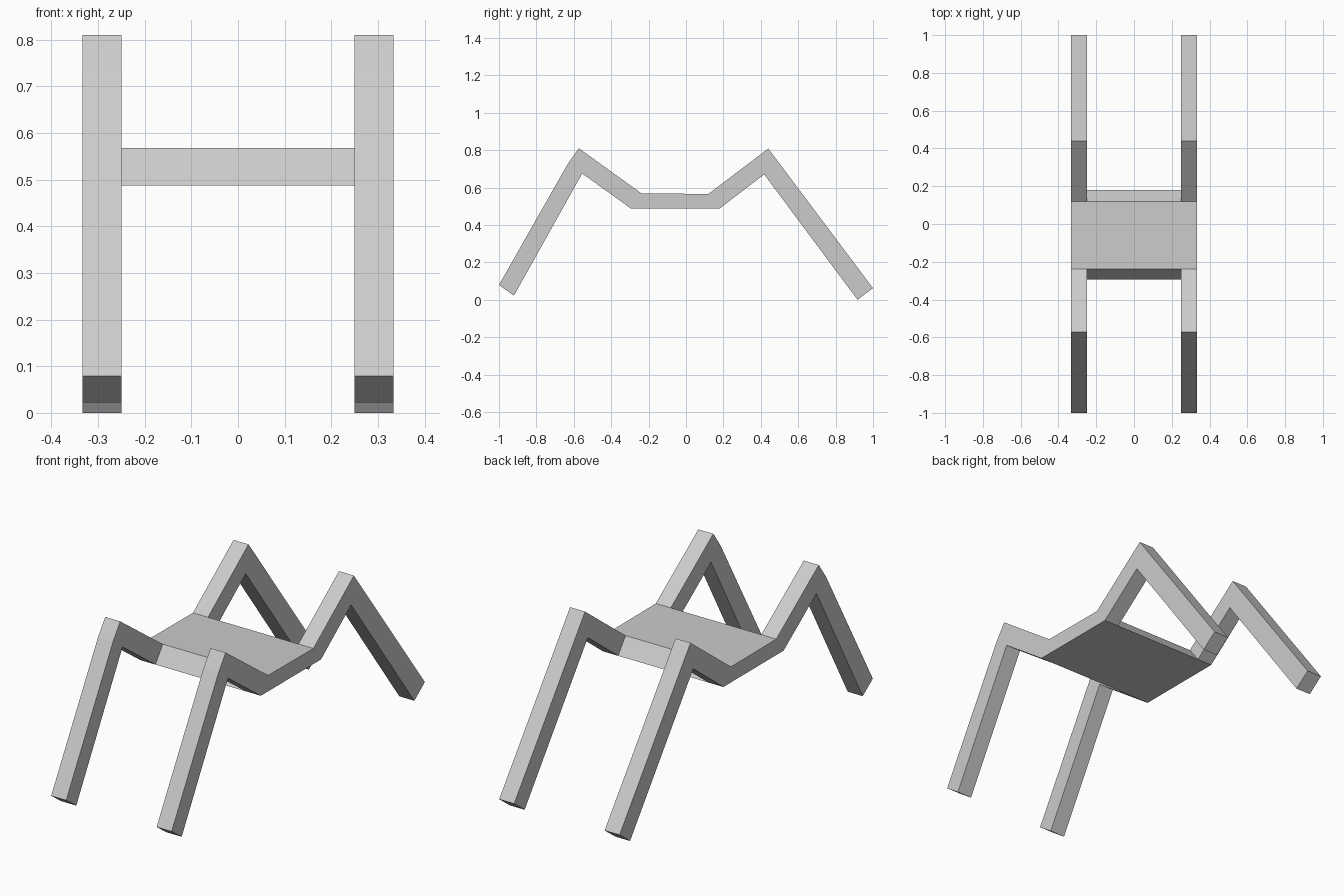
import bpy
import bmesh

if "Cube" in bpy.data.objects:
    bpy.data.objects.remove(bpy.data.objects["Cube"])

grey = bpy.data.materials.new("light grey")
grey.diffuse_color = (0.6, 0.6, 0.6, 1)
grey.use_nodes = True
grey.node_tree.nodes["Principled BSDF"].inputs["Base Color"].default_value = grey.diffuse_color

OUTER, INNER = 0.333, 0.25  # outside and inside of the legs in x


def prism(name, profile, x0, x1):
    """Solid made by sweeping a (y, z) outline from x0 to x1."""
    bm = bmesh.new()
    face = bm.faces.new([bm.verts.new((x0, y, z)) for y, z in profile])
    swept = bmesh.ops.extrude_face_region(bm, geom=[face])["geom"]
    verts = [v for v in swept if isinstance(v, bmesh.types.BMVert)]
    bmesh.ops.translate(bm, verts=verts, vec=(x1 - x0, 0, 0))
    bmesh.ops.recalc_face_normals(bm, faces=bm.faces)
    mesh = bpy.data.meshes.new(name)
    bm.to_mesh(mesh)
    bm.free()
    mesh.materials.append(grey)
    obj = bpy.data.objects.new(name, mesh)
    bpy.context.collection.objects.link(obj)
    return obj


# Corners where the seat slab meets the legs
front_top, front_low = (-0.237, 0.568), (-0.295, 0.488)
back_top, back_low = (0.12, 0.566), (0.18, 0.488)

# Seat slab with slanted ends
prism("seat", [front_top, back_top, back_low, front_low], -OUTER, OUTER)

# Bent legs: a short rise from the seat, then a long slant to the foot
front_leg = [front_low, front_top, (-0.573, 0.81), (-0.63, 0.73),
             (-1.0, 0.079), (-0.92, 0.022), (-0.555, 0.675)]
back_leg = [back_low, back_top, (0.44, 0.808), (1.0, 0.062),
            (0.917, 0.0), (0.418, 0.67)]
for side, x0, x1 in (("left", -OUTER, -INNER), ("right", INNER, OUTER)):
    prism("front_leg_" + side, front_leg, x0, x1)
    prism("back_leg_" + side, back_leg, x0, x1)
